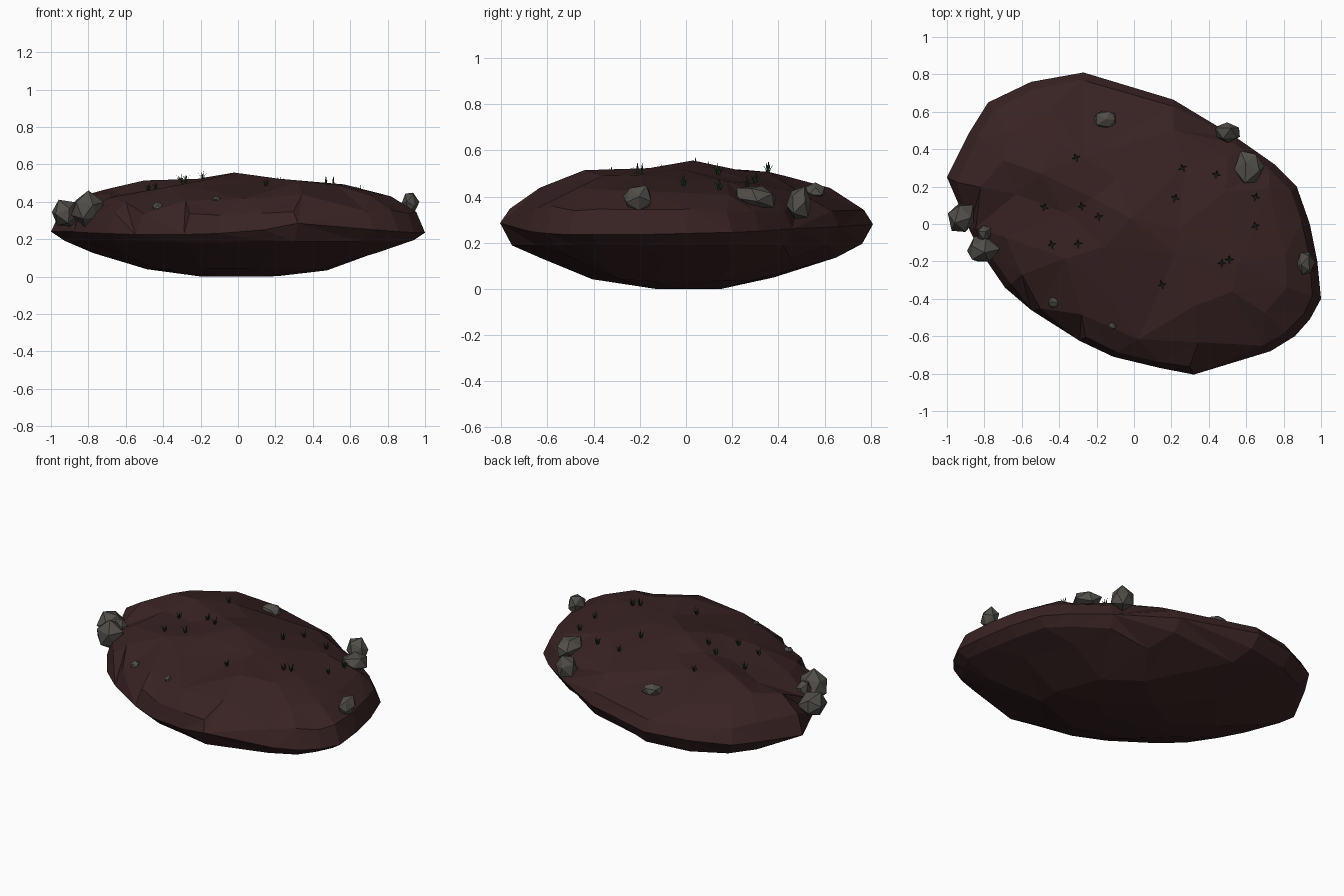
import bpy, bmesh, math, random
from mathutils import Vector, Matrix
from mathutils.geometry import delaunay_2d_cdt
from mathutils.bvhtree import BVHTree

if "Cube" in bpy.data.objects:
    bpy.data.objects.remove(bpy.data.objects["Cube"])

random.seed(11)


def material(name, rgb):
    m = bpy.data.materials.new(name)
    m.diffuse_color = (*rgb, 1)
    m.use_nodes = True
    m.node_tree.nodes["Principled BSDF"].inputs["Base Color"].default_value = m.diffuse_color
    return m


SOIL = material("dark soil", (0.040, 0.0162, 0.0165))
STONE = material("grey stone", (0.083, 0.076, 0.066))
GRASS = material("dark grass", (0.010, 0.040, 0.012))


def add_object(name, bm, mat):
    bmesh.ops.recalc_face_normals(bm, faces=bm.faces[:])
    me = bpy.data.meshes.new(name)
    bm.to_mesh(me)
    bm.free()
    me.materials.append(mat)
    ob = bpy.data.objects.new(name, me)
    bpy.context.collection.objects.link(ob)
    return ob


# Soil mound: rim points (x, y, z), then irregular rings triangulated above and below
RIM = [(-1, .25, .24), (-.88, .49, .26), (-.78, .65, .27), (-.55, .76, .28),
       (-.27, .81, .28), (.21, .665, .27), (.55, .46, .26), (.75, .32, .25),
       (.87, .2, .245), (.94, 0, .24), (.98, -.2, .235), (1, -.4, .235),
       (.94, -.51, .235), (.86, -.6, .24), (.73, -.68, .25), (.32, -.805, .285),
       (.14, -.77, .25), (-.11, -.71, .23), (-.29, -.625, .225), (-.55, -.46, .225),
       (-.69, -.34, .23), (-.82, -.15, .235), (-.88, -.03, .24)]
N = len(RIM)
# Height against distance from the centre, as a share of the rim
TOP = [(0, .55), (.28, .517), (.58, .484), (.82, .422), (.955, .343), (1, .27)]
BOTTOM = [(0, 0), (.2, .002), (.5, .038), (.7, .105), (.82, .142), (.94, .187), (1, .25)]


def height(profile, s):
    for (a, za), (b, zb) in zip(profile, profile[1:]):
        if s <= b:
            return za + (zb - za) * (s - a) / (b - a)
    return profile[-1][1]


def ring(profile, scale, count, jitter, jz, turn=.25, lift=0):
    """Points around the mound; lift raises the long axis and lowers the flanks."""
    pts = []
    for k in range(count):
        t = (k + random.uniform(-turn, turn)) * N / count
        i = math.floor(t)
        p = Vector(RIM[i % N]).lerp(Vector(RIM[(i + 1) % N]), t - i)
        s = scale + random.uniform(-jitter, jitter)
        z = height(profile, s) + random.uniform(-jz, jz)
        z += lift * math.cos(2 * (math.atan2(p.y, p.x) + .68))
        pts.append((p.x * s, p.y * s, z))
    return pts


# peak, two humps along the ridge and the shallow step on the left
STEP = [(-.02, .03, .556), (.32, -.44, .514), (-.70, .34, .468), (-.50, .27, .514),
        (-.22, .14, .522), (-.27, .36, .506), (-.63, .16, .442), (-.37, .06, .478)]
top = ring(TOP, .82, 14, .03, .006, lift=.016) + ring(TOP, .58, 9, .05, .006, lift=.016) \
    + ring(TOP, .28, 5, .04, .004)
top = [p for p in top if all(math.dist(p[:2], q[:2]) > .13 for q in STEP)]
top += STEP + ring(TOP, .955, N, .006, .006, .1, .008)
bottom = ring(BOTTOM, .94, N, .006, .006, .1) + ring(BOTTOM, .79, 12, .02, .006) \
    + ring(BOTTOM, .5, 9, .03, .006) + ring(BOTTOM, .2, 5, .02, 0)

bm = bmesh.new()
rim_verts = [bm.verts.new(p) for p in RIM]
for inner in (top, bottom):
    verts = rim_verts + [bm.verts.new(p) for p in inner]
    flat = [v.co.to_2d() for v in verts]
    res = delaunay_2d_cdt(flat, [], [list(range(N))[::-1]], 1, 1e-5)
    faces, origin = res[2], res[3]
    for f in faces:
        bm.faces.new([verts[origin[i][0]] for i in f])
bmesh.ops.delete(bm, geom=[v for v in bm.verts if not v.link_faces], context='VERTS')
low = min(v.co.z for v in bm.verts)
for v in bm.verts:
    v.co.z -= low if v.co.z < .02 else 0
bmesh.ops.recalc_face_normals(bm, faces=bm.faces[:])
surface = BVHTree.FromBMesh(bm)
add_object("soil_mound", bm, SOIL)


def ground(x, y):
    hit = surface.ray_cast(Vector((x, y, 2)), Vector((0, 0, -1)))[0]
    return hit.z if hit else .3


# Rocks: roughened low-poly boulders (x, y, z, half sizes); z = 0 rests on the ground
ROCKS = [(-.15, .56, .425, .062, .05, .037), (.50, .49, .37, .078, .062, .073),
         (.615, .30, .395, .08, .098, .055), (.92, -.21, .39, .045, .065, .063),
         (-.92, .03, .335, .078, .09, .075), (-.81, -.14, .36, .09, .075, .09),
         (-.80, -.05, .37, .04, .05, .06), (-.43, -.42, 0, .031, .031, .025),
         (-.115, -.545, 0, .026, .02, .018)]
for n, (x, y, z, a, b, c) in enumerate(ROCKS):
    bm = bmesh.new()
    bmesh.ops.create_icosphere(bm, subdivisions=1, radius=1,
                               matrix=Matrix.Rotation(n * 1.3, 4, (1, .6, .8)))
    z = z or ground(x, y)
    for v in bm.verts:
        v.co *= random.uniform(.85, 1.17)
        v.co = Vector((x + v.co.x * a, y + v.co.y * b, z + v.co.z * c))
    add_object(f"rock_{n + 1}", bm, STONE)

# Grass tufts: narrow blades leaning outward
TUFTS = [(-.31, .355), (.26, .30), (.44, .265), (-.48, .09), (-.28, .095), (-.19, .04),
         (.22, .14), (.65, .145), (.65, -.01), (-.44, -.11), (-.30, -.105),
         (.47, -.21), (.51, -.19), (.15, -.325)]
bm = bmesh.new()
for x, y in TUFTS:
    base = Vector((x, y, ground(x, y) - .004))
    turn = random.uniform(-.4, .4)
    for k in range(5):
        a = turn + k * math.tau / 4
        lean = .022 if k < 4 else .004
        h = random.uniform(.036, .046) if k < 4 else .054
        out = Vector((math.cos(a), math.sin(a), 0))
        side = Vector((-out.y, out.x, 0)) * .005
        root = base + out * .004
        mid = root + out * lean * .4 + Vector((0, 0, h * .55))
        tip = root + out * lean + Vector((0, 0, h))
        v = [bm.verts.new(p) for p in (root - side, root + side, mid + side * .8,
                                       tip, mid - side * .8)]
        bm.faces.new((v[0], v[1], v[2], v[4]))
        bm.faces.new((v[4], v[2], v[3]))
add_object("grass_tufts", bm, GRASS)
